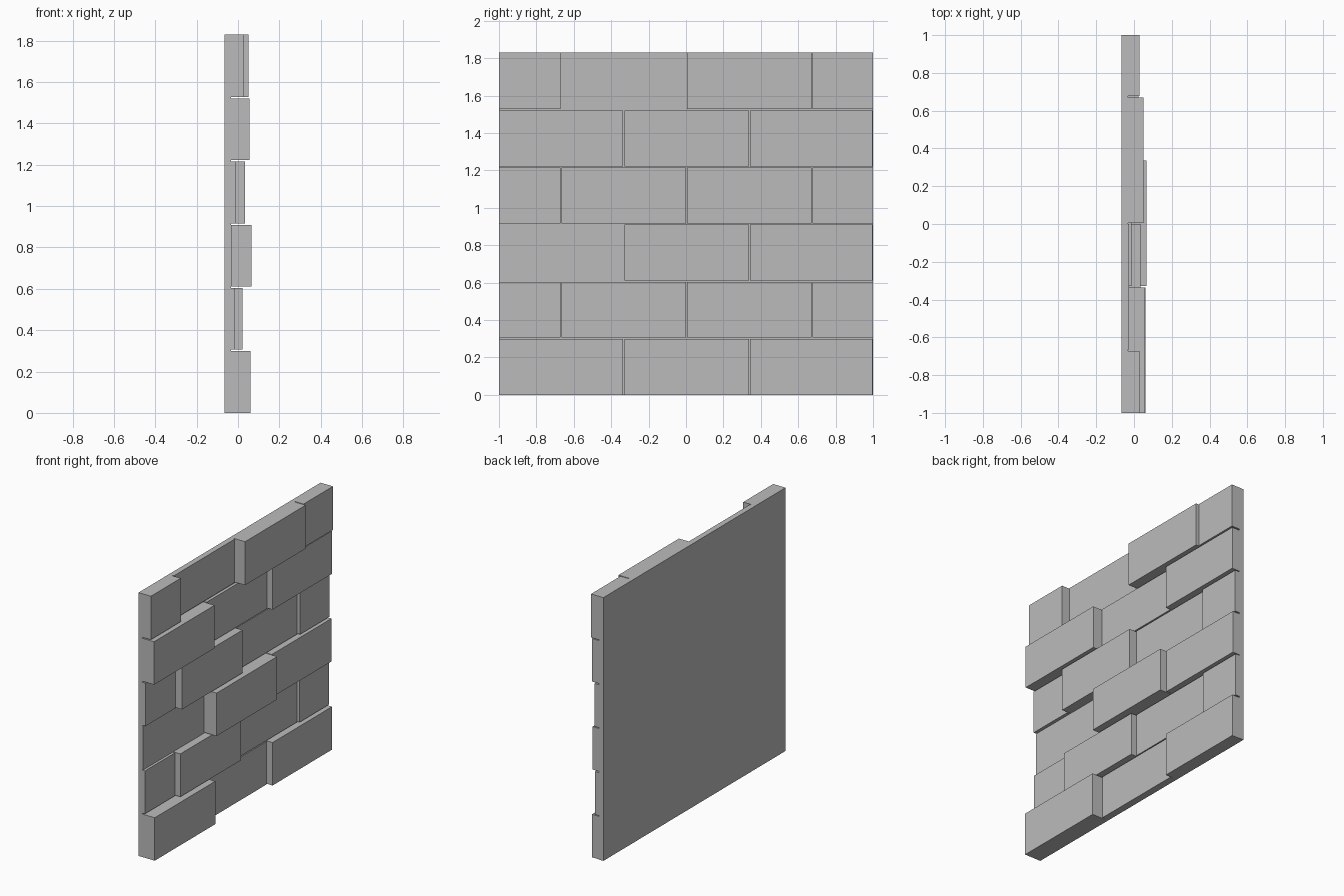
import bpy
import bmesh

cube = bpy.data.objects.get("Cube")
if cube:
    bpy.data.objects.remove(cube, do_unlink=True)

# Single stone colour
GREY = (0.5, 0.5, 0.5, 1.0)
stone = bpy.data.materials.new("grey_stone")
stone.use_nodes = True
stone.diffuse_color = GREY
stone.node_tree.nodes["Principled BSDF"].inputs["Base Color"].default_value = GREY

BACK, MORTAR = -0.065, -0.033
HEIGHT, PITCH, GAP = 1.83, 0.3055, 0.007


def add_box(bm, low, high):
    """Add an axis-aligned box between two corners."""
    verts = bmesh.ops.create_cube(bm, size=1)["verts"]
    for v in verts:
        for i in range(3):
            v.co[i] = high[i] if v.co[i] > 0 else low[i]


def make_object(name, boxes):
    bm = bmesh.new()
    for low, high in boxes:
        add_box(bm, low, high)
    mesh = bpy.data.meshes.new(name)
    bm.to_mesh(mesh)
    bm.free()
    mesh.materials.append(stone)
    obj = bpy.data.objects.new(name, mesh)
    bpy.context.collection.objects.link(obj)


# Backing slab, whose face shows as the thin mortar joints
make_object("backing_slab", [((BACK, -1, 0), (MORTAR, 1, HEIGHT))])

# Running-bond courses: bottom to top, face depth of each brick from -y to +y
courses = [
    (0.06, -0.015, 0.025),
    (-0.015, 0.022, -0.015, 0.0),
    (-0.03, 0.065, 0.02),
    (-0.01, 0.035, -0.015, 0.003),
    (0.055, -0.012, 0.025),
    (0.03, -0.026, 0.05, 0.03),
]
joints = {3: (-0.332, 0.34), 4: (-0.668, 0.003, 0.674)}

for row, depths in enumerate(courses):
    inner = joints[len(depths)]
    starts = [-1] + [y + GAP / 2 for y in inner]
    ends = [y - GAP / 2 for y in inner] + [0.997]
    if len(depths) == 4:
        ends[-1] = 1
    bottom = row * PITCH
    top = HEIGHT if row == len(courses) - 1 else bottom + PITCH - GAP
    bricks = [((BACK + 0.01, y0, bottom), (x, y1, top))
              for x, y0, y1 in zip(depths, starts, ends)]
    make_object(f"brick_course_{row + 1}", bricks)
